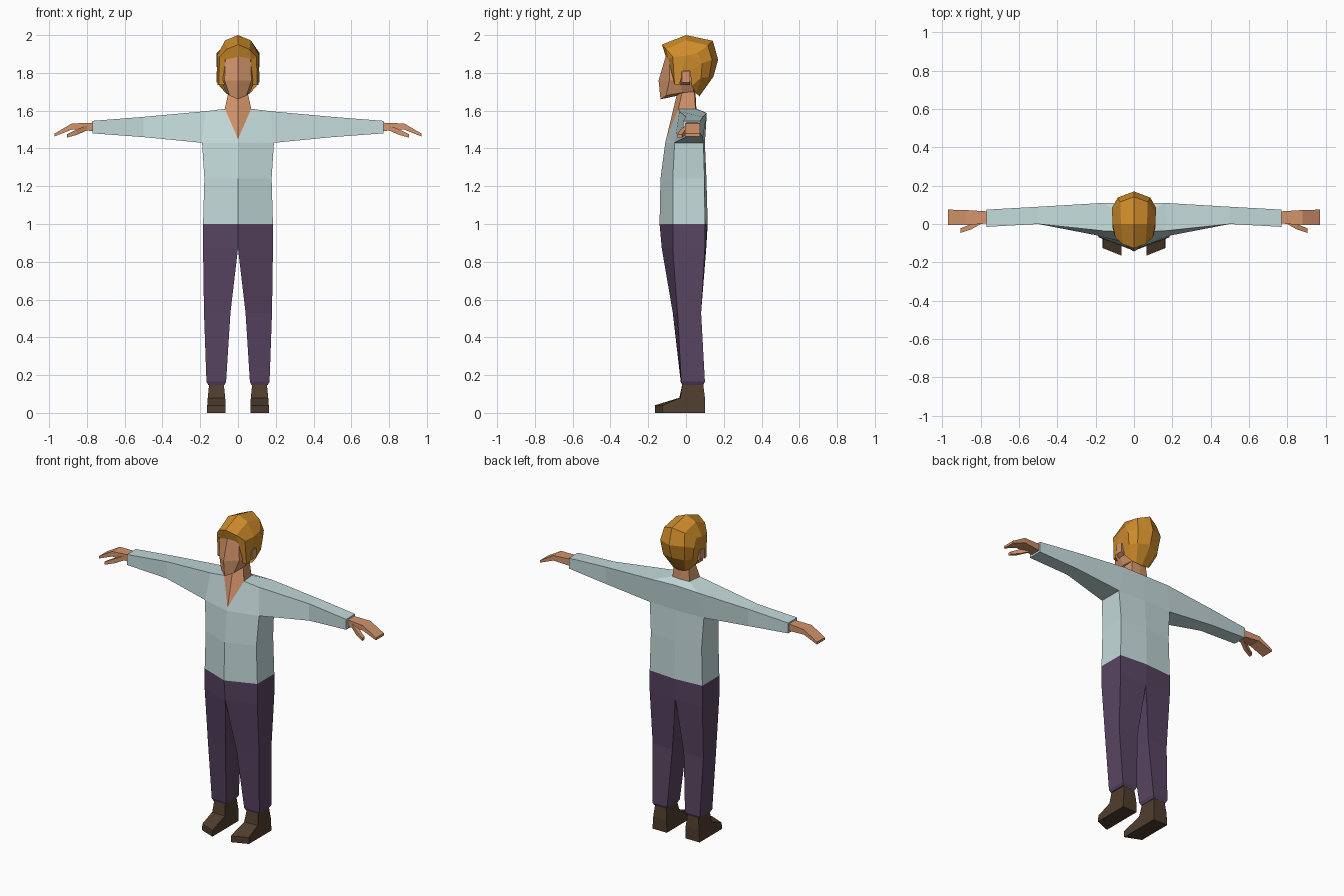
import bpy
import bmesh
from mathutils import Vector


def material(name, rgb):
    m = bpy.data.materials.new(name)
    m.diffuse_color = (*rgb, 1)
    return m


SKIN = material("skin", (0.66, 0.30, 0.15))
HAIR = material("golden hair", (0.62, 0.26, 0.024))
SHIRT = material("pale blue cloth", (0.55, 0.70, 0.70))
TROUSERS = material("purple cloth", (0.098, 0.058, 0.122))
LEATHER = material("brown leather", (0.08, 0.048, 0.027))


def mirrored(name, verts, faces, mat):
    """Build the right half, mirror it across x = 0 and weld the middle."""
    bm = bmesh.new()
    for side in (1, -1):
        vs = [bm.verts.new((side * x, y, z)) for x, y, z in verts]
        for f in faces:
            bm.faces.new([vs[i] for i in f][::side])
    bmesh.ops.remove_doubles(bm, verts=bm.verts, dist=0.0005)
    bmesh.ops.recalc_face_normals(bm, faces=bm.faces)
    mesh = bpy.data.meshes.new(name)
    bm.to_mesh(mesh)
    bm.free()
    mesh.materials.append(mat)
    ob = bpy.data.objects.new(name, mesh)
    bpy.context.collection.objects.link(ob)
    return ob


def bands(rings, closed):
    """Faces joining consecutive rings of equal size."""
    n = len(rings[0])
    return [[a * n + i, a * n + (i + 1) % n, (a + 1) * n + (i + 1) % n, (a + 1) * n + i]
            for a in range(len(rings) - 1) for i in range(n if closed else n - 1)]


def loft(name, rings, mat, closed=True):
    n, m = len(rings[0]), len(rings)
    faces = bands(rings, closed) + [list(range(n)), list(range((m - 1) * n, m * n))]
    return mirrored(name, [p for r in rings for p in r], faces, mat)


def level(z, *pts):
    return [(x, y, z) for x, y in pts]


def box_ring(x, y0, y1, z0, z1):
    return [(x, y0, z0), (x, y0, z1), (x, y1, z1), (x, y1, z0)]


# Shirt: body rings, collar, shoulders and sleeves
body = [level(1.0, (0, -0.14), (0.185, -0.07), (0.185, 0.10), (0, 0.115)),
        level(1.24, (0, -0.135), (0.178, -0.07), (0.178, 0.098), (0, 0.108)),
        level(1.43, (0, -0.11), (0.19, -0.06), (0.19, 0.092), (0, 0.10))]
verts = [p for r in body for p in r]
verts += [(0, -0.105, 1.45), (0.07, -0.04, 1.61), (0.06, 0.05, 1.61), (0, 0.055, 1.61),
          (0.17, -0.035, 1.597), (0.16, 0.11, 1.587), (0, 0.105, 1.59)]
verts += box_ring(0.5, 0.0, 0.09, 1.46, 1.567) + box_ring(0.77, -0.015, 0.075, 1.48, 1.546)
faces = bands(body, False) + [
    [0, 1, 2, 3], [8, 9, 12], [9, 16, 13, 12], [13, 16, 17, 14],
    [14, 17, 18, 15], [11, 18, 17, 10], [12, 13, 14, 15], [23, 24, 25, 26]]
for a, b in (((9, 16, 17, 10), (19, 20, 21, 22)), ((19, 20, 21, 22), (23, 24, 25, 26))):
    faces += [[a[i], a[(i + 1) % 4], b[(i + 1) % 4], b[i]] for i in range(4)]
mirrored("shirt", verts, faces, SHIRT)

# Trousers: waist and two tapering legs with a turned-in hem
legs = [level(1.0, (0, -0.14), (0.185, -0.07), (0.185, 0.10), (0, 0.115)),
        level(0.87, (0, -0.128), (0.185, -0.07), (0.185, 0.10), (0, 0.107)),
        level(0.53, (0.04, -0.07), (0.18, -0.045), (0.178, 0.08), (0.04, 0.08)),
        level(0.165, (0.063, -0.028), (0.167, -0.025), (0.167, 0.10), (0.063, 0.10)),
        level(0.148, (0.072, -0.02), (0.158, -0.02), (0.158, 0.092), (0.072, 0.092))]
leg_faces = bands(legs, True)
del leg_faces[3]  # no wall between the halves above the crotch
leg_faces += [[0, 1, 2, 3], [16, 17, 18, 19]]
mirrored("trousers", [p for r in legs for p in r], leg_faces, TROUSERS)

# Boots with slanted toes
loft("boots", [
    level(0.0, (0.065, -0.165), (0.165, -0.125), (0.165, 0.10), (0.065, 0.10)),
    level(0.04, (0.065, -0.165), (0.163, -0.125), (0.163, 0.10), (0.065, 0.10)),
    level(0.08, (0.068, -0.035), (0.16, -0.03), (0.16, 0.10), (0.068, 0.10)),
    level(0.16, (0.076, -0.018), (0.152, -0.018), (0.152, 0.09), (0.076, 0.09))], LEATHER)

# Hands: flat palm with bent fingers, and a separate thumb
loft("hands", [box_ring(0.755, 0.005, 0.065, 1.49, 1.537),
               box_ring(0.80, 0.0, 0.068, 1.495, 1.535),
               box_ring(0.88, -0.005, 0.073, 1.50, 1.532),
               box_ring(0.972, -0.005, 0.075, 1.463, 1.478)], SKIN)
loft("thumbs", [box_ring(0.80, 0.0, 0.025, 1.495, 1.522),
                box_ring(0.85, -0.028, 0.0, 1.473, 1.502),
                box_ring(0.905, -0.046, -0.022, 1.457, 1.475)], SKIN)

# Neck, running down into the open collar
loft("neck", [
    [(0, -0.105, 1.45), (0.07, -0.04, 1.61), (0.06, 0.05, 1.61), (0, 0.055, 1.61)],
    level(1.70, (0, -0.045), (0.05, -0.02), (0.05, 0.045), (0, 0.05))], SKIN, closed=False)

# Head: pointed chin, flat cheeks
loft("head", [
    [(0, -0.135, 1.66), (0.045, -0.105, 1.68), (0.062, -0.02, 1.695), (0.05, 0.04, 1.70), (0, 0.05, 1.70)],
    level(1.76, (0, -0.145), (0.071, -0.088), (0.092, -0.03), (0.085, 0.04), (0, 0.08)),
    level(1.90, (0, -0.104), (0.066, -0.088), (0.085, -0.04), (0.085, 0.04), (0, 0.08))],
    SKIN, closed=False)
loft("ears", [box_ring(0.088, -0.03, 0.02, 1.735, 1.80),
              box_ring(0.113, -0.022, 0.022, 1.75, 1.808)], SKIN)

# Hair: faceted cap from the fringe over the crown to the nape
centre = [(0, -0.127, 1.95), (0, 0, 2.0), (0, 0.142, 1.97), (0, 0.17, 1.87), (0, 0.145, 1.78), (0, 0.07, 1.675)]
middle = [(0.06, -0.105, 1.925), (0.068, 0, 1.972), (0.072, 0.115, 1.945), (0.085, 0.138, 1.87),
          (0.075, 0.122, 1.775), (0.04, 0.068, 1.68)]
side = [(0.098, -0.07, 1.885), (0.112, 0, 1.89), (0.114, 0.06, 1.905), (0.115, 0.085, 1.85),
        (0.105, 0.08, 1.775), (0.062, 0.055, 1.69)]
# fringe underside, sideburn and the notch around the ear
edge = [(0, -0.107, 1.885), (0.069, -0.092, 1.87), (0.073, -0.06, 1.735), (0.102, -0.06, 1.735),
        (0.108, -0.035, 1.735), (0.109, -0.015, 1.81), (0.108, 0.022, 1.81), (0.098, 0.03, 1.73)]
hair_faces = bands([centre, middle, side], False) + [
    [0, 6, 19, 18], [6, 12, 19], [19, 12, 21, 20], [12, 13, 22, 21], [13, 23, 22],
    [13, 15, 24, 23], [13, 14, 15], [15, 16, 25, 24], [16, 17, 25], [20, 21, 22]]
mirrored("hair", centre + middle + side + edge, hair_faces, HAIR)
